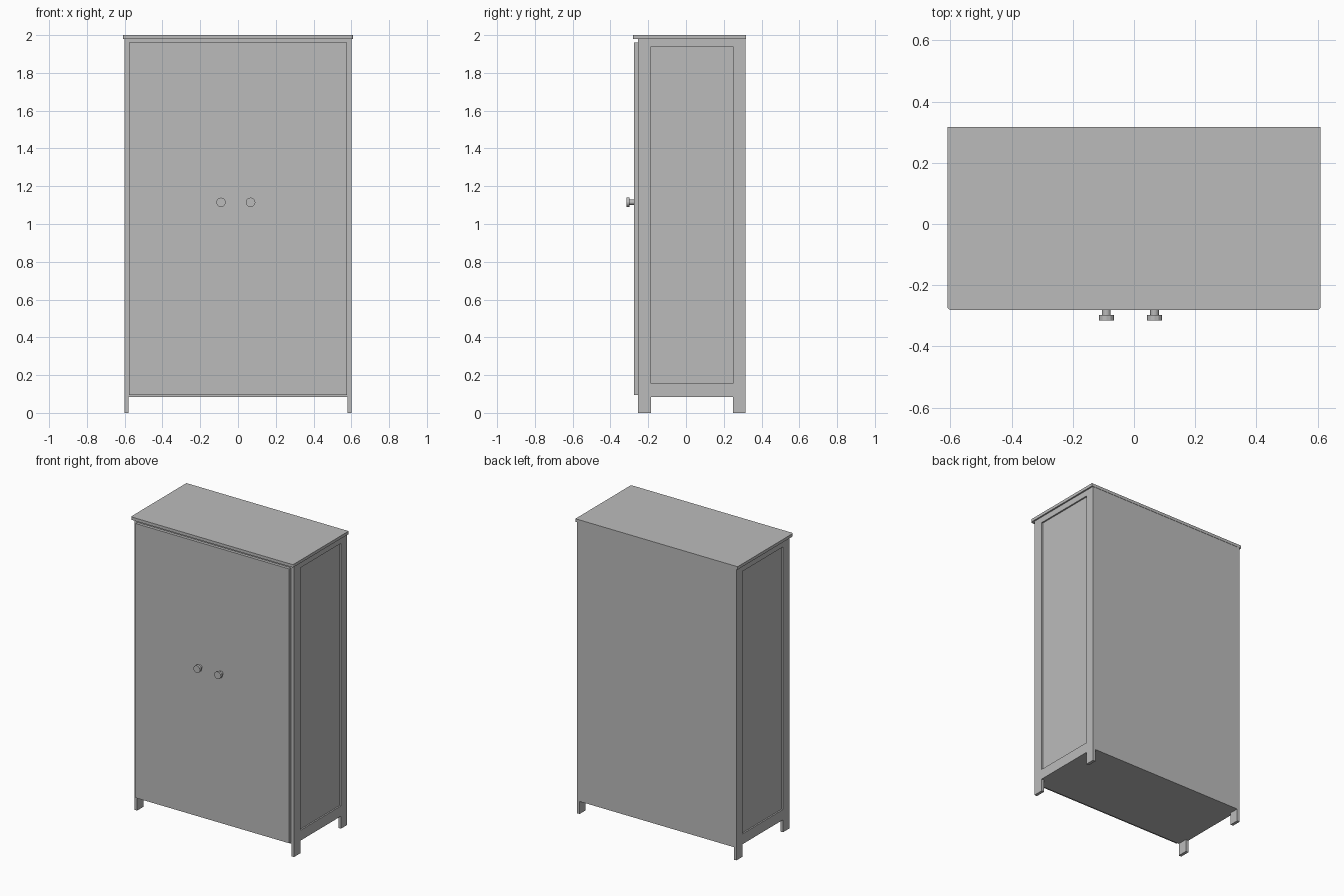
import bpy, bmesh
from mathutils import Matrix, Vector

if "Cube" in bpy.data.objects:
    bpy.data.objects.remove(bpy.data.objects["Cube"])

# One grey paint for the whole cabinet
grey = bpy.data.materials.new("grey_paint")
grey.use_nodes = True
grey.diffuse_color = (0.5, 0.5, 0.5, 1)
grey.node_tree.nodes["Principled BSDF"].inputs["Base Color"].default_value = (0.5, 0.5, 0.5, 1)


def finish(name, bm):
    bmesh.ops.recalc_face_normals(bm, faces=bm.faces)
    mesh = bpy.data.meshes.new(name)
    bm.to_mesh(mesh)
    bm.free()
    mesh.materials.append(grey)
    obj = bpy.data.objects.new(name, mesh)
    bpy.context.collection.objects.link(obj)
    return obj


def box(name, lo, hi, round_front=0):
    lo, hi = Vector(lo), Vector(hi)
    bm = bmesh.new()
    bmesh.ops.create_cube(bm, size=1, matrix=Matrix.Translation((lo + hi) / 2) @ Matrix.Diagonal((*(hi - lo), 1)))
    if round_front:
        corners = [e for e in bm.edges
                   if all(abs(v.co.y - lo.y) < 1e-4 for v in e.verts)
                   and abs(e.verts[0].co.x - e.verts[1].co.x) < 1e-4]
        bmesh.ops.bevel(bm, geom=corners, offset=round_front, segments=3, affect="EDGES", profile=0.5)
    return finish(name, bm)


# Side frame with legs: cells around a panel opening and a gap under the rail
ys = (-0.255, -0.185, 0.25, 0.315)
zs = (0, 0.085, 0.155, 1.94, 1.98)


def side_frame(name, side):
    bm = bmesh.new()
    for i in range(3):
        for j in range(4):
            if i == 1 and j in (0, 2):
                continue
            cell = [(ys[i], zs[j]), (ys[i + 1], zs[j]), (ys[i + 1], zs[j + 1]), (ys[i], zs[j + 1])]
            bm.faces.new([bm.verts.new((side * 0.6, y, z)) for y, z in cell])
    bmesh.ops.remove_doubles(bm, verts=bm.verts, dist=0.0001)
    out = bmesh.ops.extrude_face_region(bm, geom=bm.faces[:])
    moved = [g for g in out["geom"] if isinstance(g, bmesh.types.BMVert)]
    bmesh.ops.translate(bm, verts=moved, vec=(-side * 0.02, 0, 0))
    return finish(name, bm)


for label, side in (("left", 1), ("right", -1)):
    side_frame(label + "_side_frame", side)
    xs = sorted((side * 0.58, side * 0.59))
    box(label + "_side_panel", (xs[0], ys[1], zs[2]), (xs[1], ys[2], zs[3]))

# Carcass, door front and top board
box("carcass", (-0.58, -0.255, 0.085), (0.58, 0.315, 1.98))
box("door_front", (-0.577, -0.275, 0.095), (0.577, -0.255, 1.96))
box("top_board", (-0.61, -0.281, 1.98), (0.61, 0.317, 2.0), round_front=0.012)

# Knobs: narrow stem and wide disc
for label, x in (("left", 0.067), ("right", -0.09)):
    bm = bmesh.new()
    for radius, front, back in ((0.014, -0.3, -0.274), (0.025, -0.315, -0.298)):
        place = Matrix.Translation((x, (front + back) / 2, 1.115)) @ Matrix.Rotation(1.5708, 4, "X")
        bmesh.ops.create_cone(bm, cap_ends=True, segments=12, radius1=radius, radius2=radius,
                              depth=back - front, matrix=place)
    finish(label + "_knob", bm)
